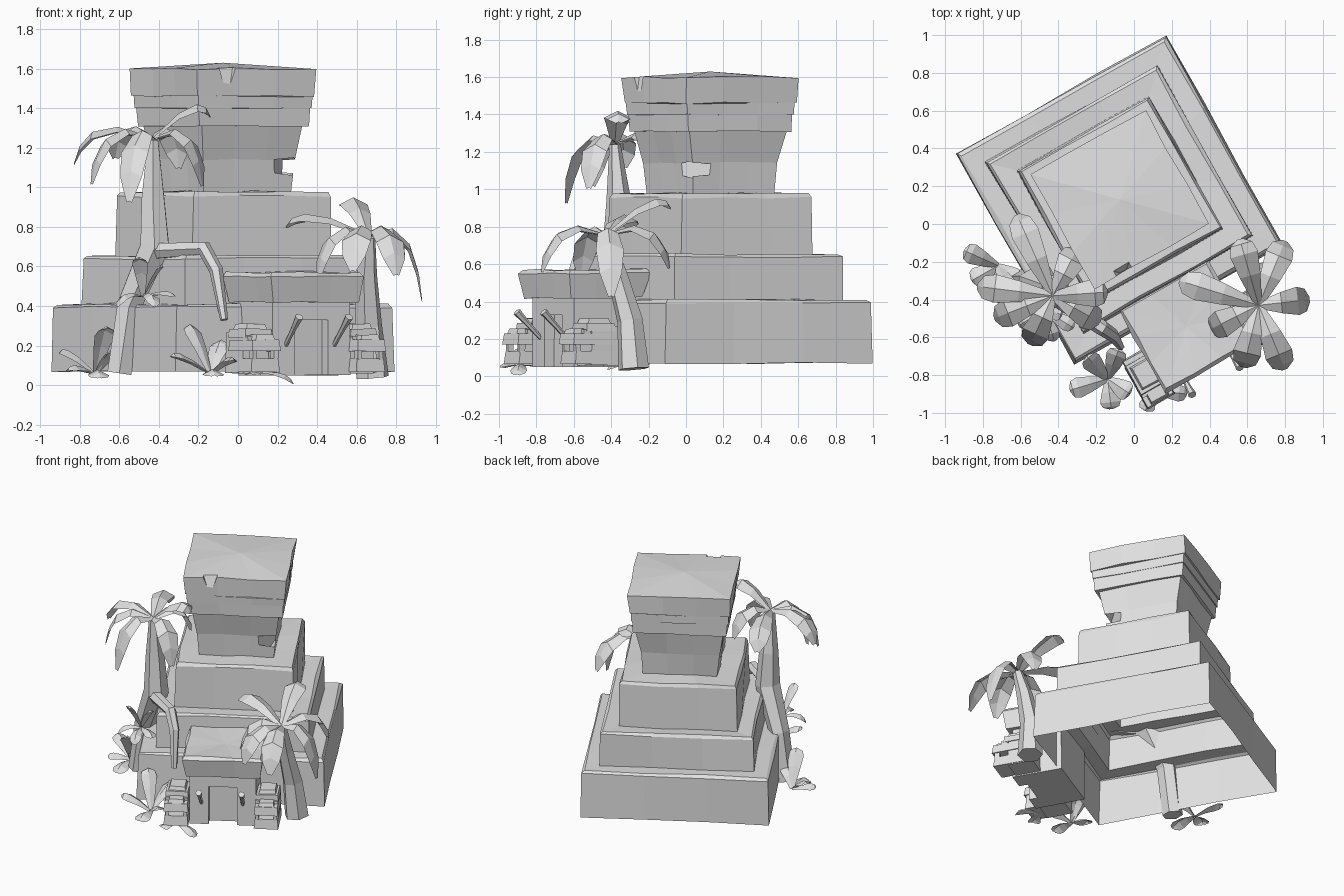
import bpy, bmesh, math, random
from mathutils import Vector, Matrix

random.seed(4)
if "Cube" in bpy.data.objects:
    bpy.data.objects.remove(bpy.data.objects["Cube"])

stone = bpy.data.materials.new("pale grey")
stone.use_nodes = True
GREY = (0.75, 0.75, 0.75, 1)
stone.diffuse_color = GREY
stone.node_tree.nodes["Principled BSDF"].inputs["Base Color"].default_value = GREY

# The temple is turned on the ground; its parts are laid out in its own frame
TEMPLE = Matrix.Translation((-0.075, 0.13, 0)) @ Matrix.Rotation(math.radians(29.5), 4, "Z")


def finish(name, bm, matrix=None):
    if matrix:
        bm.transform(matrix)
    mesh = bpy.data.meshes.new(name)
    bm.to_mesh(mesh)
    bm.free()
    mesh.materials.append(stone)
    ob = bpy.data.objects.new(name, mesh)
    bpy.context.scene.collection.objects.link(ob)
    return ob


def loft(name, rings, centre=(0, 0), n=3, rough=0.006, top=0.0, bottom=False):
    """Stack of rectangular rings (half u, half v, z), slightly weathered."""
    bm = bmesh.new()
    corners = [(-1, -1), (1, -1), (1, 1), (-1, 1)]
    loops = []
    for hu, hv, z in rings:
        loop = []
        for i in range(4):
            a, b = Vector(corners[i]), Vector(corners[(i + 1) % 4])
            for k in range(n):
                p = a.lerp(b, k / n)
                j = [random.uniform(-rough, rough) for _ in range(3)]
                loop.append(bm.verts.new((centre[0] + p.x * hu + j[0],
                                          centre[1] + p.y * hv + j[1], z + j[2])))
        loops.append(loop)
    for lo, hi in zip(loops, loops[1:]):
        for i in range(len(lo)):
            k = (i + 1) % len(lo)
            bm.faces.new((lo[i], lo[k], hi[k], hi[i]))
    cap = bm.faces.new(loops[-1])
    if top:
        for v in bmesh.ops.poke(bm, faces=[cap])["verts"]:
            v.co.z += top
    if bottom:
        bm.faces.new(loops[0][::-1])
    return finish(name, bm, TEMPLE)


def square(*pairs):
    return [(h, h, z) for h, z in pairs]


def box(name, u, v, z, taper=1.0):
    """Block in the temple frame; taper scales its top."""
    hu, hv = (u[1] - u[0]) / 2, (v[1] - v[0]) / 2
    return loft(name, [(hu, hv, z[0]), (hu * taper, hv * taper, z[1])],
                (sum(u) / 2, sum(v) / 2), n=1, rough=0.002, bottom=True)


def cut(ob, cutter):
    """Take the cutter's shape out of a part."""
    cutter.hide_render = True
    mod = ob.modifiers.new("cut", "BOOLEAN")
    mod.operation, mod.object, mod.solver = "DIFFERENCE", cutter, "EXACT"
    bpy.context.view_layer.objects.active = ob
    bpy.ops.object.modifier_apply(modifier=mod.name)
    bpy.data.objects.remove(cutter)


def wedge(where, radius, depth, turn=0.0):
    """Pyramid-shaped cutter, pointing down or tipped sideways by turn."""
    bm = bmesh.new()
    bmesh.ops.create_cone(bm, segments=4, radius1=0.0, radius2=radius, depth=depth, cap_ends=True)
    spin = Matrix.Rotation(math.radians(45), 4, "Z") @ Matrix.Rotation(turn, 4, "X")
    return finish("wedge_cutter", bm, TEMPLE @ Matrix.Translation(where) @ spin)


def trunk(name, points):
    """Faceted stem through (x, y, z, radius) points."""
    cu = bpy.data.curves.new(name, "CURVE")
    cu.dimensions, cu.bevel_depth, cu.bevel_resolution, cu.use_fill_caps = "3D", 1.0, 1, True
    sp = cu.splines.new("POLY")
    sp.use_smooth = False
    sp.points.add(len(points) - 1)
    for p, (x, y, z, r) in zip(sp.points, points):
        p.co, p.radius = (x, y, z, 1), r
    cu.materials.append(stone)
    ob = bpy.data.objects.new(name, cu)
    bpy.context.scene.collection.objects.link(ob)


def leaves(name, base, tips, width, arch):
    """Folded blades that run outward and then droop to their tips."""
    bm = bmesh.new()
    base = Vector(base)
    for tip in tips:
        tip = Vector(tip)
        side = (tip - base).cross(Vector((0, 0, 1))).normalized() * width / 2
        mid = base.lerp(tip, 0.85)
        mid.z = max(base.z, tip.z) + arch
        rows = []
        for t, w in ((0, 0.25), (0.3, 0.75), (0.6, 1.0), (0.82, 0.8), (1, 0.2)):
            c = base.lerp(mid, t).lerp(mid.lerp(tip, t), t)
            drop = Vector((0, 0, -0.25 * width * w))
            rows.append([bm.verts.new(c + side * w + drop), bm.verts.new(c),
                         bm.verts.new(c - side * w + drop)])
        for a, b in zip(rows, rows[1:]):
            for k in (0, 1):
                bm.faces.new((a[k], a[k + 1], b[k + 1], b[k]))
    finish(name, bm)


# Stepped pyramid, hollow underneath
loft("temple_steps", square((0.638, 0.07), (0.63, 0.395), (0.615, 0.41), (0.52, 0.41),
                            (0.514, 0.64), (0.5, 0.655), (0.402, 0.65), (0.398, 0.955),
                            (0.385, 0.975), (0.22, 0.98)))

# Shrine on top with bands and a chipped roof
shrine = loft("shrine_body", square((0.25, 0.96), (0.265, 1.14), (0.3, 1.32)), bottom=True)
cut(shrine, wedge((0.25, -0.25, 1.11), 0.11, 0.13, math.radians(-90)))
loft("lower_band", square((0.318, 1.31), (0.323, 1.408)), rough=0.003, bottom=True)
loft("upper_band", square((0.328, 1.4), (0.331, 1.47)), rough=0.003, bottom=True)
roof = loft("shrine_roof", square((0.339, 1.46), (0.348, 1.6)), top=0.03, bottom=True)
cut(roof, wedge((-0.17, -0.36, 1.56), 0.09, 0.18))

# Entrance porch with a recessed doorway
porch = box("porch_walls", (-0.25, 0.2), (-0.95, -0.6), (0.05, 0.43))
cut(porch, box("door_cutter", (-0.12, 0.07), (-1.0, -0.89), (0.0, 0.33)))
loft("porch_roof", [(0.25, 0.225, 0.42), (0.27, 0.25, 0.55), (0.255, 0.235, 0.57)],
     (-0.025, -0.76), top=-0.01, bottom=True)

# Guardian heads and torches on both sides of the door
for label, s, c in (("right", -1, -0.335), ("left", 1, 0.275)):
    def across(h, off=0.0):
        return (c + off - h, c + off + h)
    box(label + "_head_back", across(0.078), (-0.93, -0.75), (0.06, 0.27), 0.92)
    box(label + "_lower_jaw", across(0.083), (-1.03, -0.79), (0.065, 0.135), 0.94)
    box(label + "_upper_jaw", across(0.083), (-1.04, -0.79), (0.17, 0.23), 0.93)
    box(label + "_muzzle", across(0.055), (-1.03, -0.86), (0.22, 0.255), 0.85)
    box(label + "_brow", across(0.078), (-0.96, -0.78), (0.24, 0.285), 0.95)
    box(label + "_crest", across(0.06), (-0.94, -0.8), (0.28, 0.31), 0.85)
    for k in (-1, 1):
        box(label + "_fang", across(0.011, k * 0.062), (-1.025, -0.99), (0.13, 0.18))
        box(label + "_eye", across(0.015, k * 0.06), (-0.975, -0.93), (0.222, 0.25))
    foot = TEMPLE @ Vector((-0.03 + s * 0.14, -0.94, 0.2))
    tip = TEMPLE @ Vector((-0.03 + s * 0.145, -1.09, 0.345))
    trunk(label + "_torch", [(*foot, 0.012), (*foot.lerp(tip, 0.6), 0.015), (*tip, 0.022)])

# Tall palm growing against the steps, with a hanging root
trunk("tall_palm_trunk", [(-0.6, -0.31, 0.06, 0.07), (-0.55, -0.31, 0.4, 0.07),
                          (-0.42, -0.36, 0.7, 0.085), (-0.43, -0.36, 0.95, 0.065),
                          (-0.43, -0.38, 1.24, 0.03)])
trunk("hanging_root", [(-0.4, -0.4, 0.68, 0.045), (-0.17, -0.55, 0.69, 0.04),
                       (-0.11, -0.59, 0.58, 0.035), (-0.07, -0.65, 0.33, 0.02)])
leaves("tall_palm_crown", (-0.43, -0.38, 1.25),
       [(-0.83, -0.33, 1.12), (-0.74, -0.5, 1.02), (-0.62, 0.05, 1.15), (-0.55, -0.64, 0.93),
        (-0.3, -0.13, 1.1), (-0.18, -0.52, 1.01), (-0.14, -0.36, 1.36)], 0.15, 0.16)

# Short palm
trunk("short_palm_trunk", [(0.68, -0.28, 0.04, 0.085), (0.66, -0.3, 0.3, 0.07),
                           (0.65, -0.37, 0.55, 0.055), (0.66, -0.43, 0.75, 0.035)])
leaves("short_palm_crown", (0.66, -0.43, 0.76),
       [(0.24, -0.3, 0.8), (0.56, -0.08, 0.9), (0.8, -0.09, 0.58), (0.93, -0.4, 0.43),
        (0.8, -0.77, 0.56), (0.58, -0.76, 0.58), (0.4, -0.56, 0.52)], 0.15, 0.15)

# Ground plants and a small plant on the trunk
leaves("side_plant", (-0.72, -0.22, 0.06),
       [(-0.9, -0.14, 0.17), (-0.86, -0.3, 0.08), (-0.66, -0.36, 0.29), (-0.7, -0.42, 0.04),
        (-0.62, -0.3, 0.17)], 0.11, 0.05)
leaves("front_plant", (-0.14, -0.82, 0.06),
       [(-0.34, -0.88, 0.15), (-0.25, -0.7, 0.3), (-0.12, -0.98, 0.05), (-0.02, -0.9, 0.13),
        (-0.08, -0.66, 0.22)], 0.11, 0.05)
leaves("trunk_plant", (-0.48, -0.45, 0.45),
       [(-0.61, -0.54, 0.4), (-0.5, -0.58, 0.64), (-0.32, -0.55, 0.45), (-0.42, -0.62, 0.4),
        (-0.38, -0.48, 0.6)], 0.08, 0.05)
leaves("ground_leaf", (0.1, -0.88, 0.07), [(0.28, -0.9, 0.01), (0.06, -0.99, 0.06)], 0.09, 0.01)
